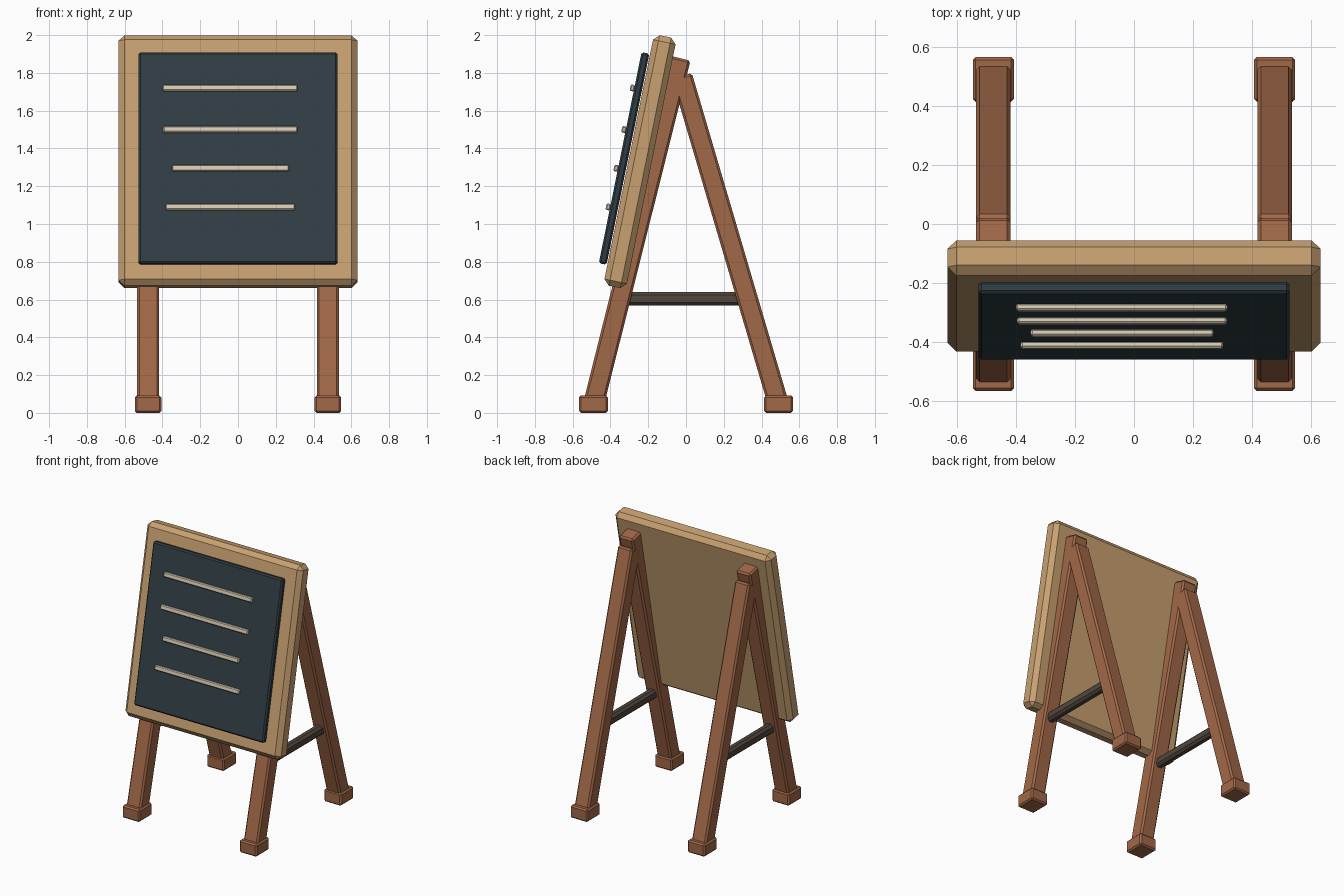
import bpy
import bmesh
import math
from mathutils import Matrix, Vector

cube = bpy.data.objects.get("Cube")
if cube:
    bpy.data.objects.remove(cube, do_unlink=True)


def material(name, rgb):
    mat = bpy.data.materials.new(name)
    mat.use_nodes = True
    colour = (*rgb, 1.0)
    mat.diffuse_color = colour
    mat.node_tree.nodes["Principled BSDF"].inputs["Base Color"].default_value = colour
    return mat


light_wood = material("light wood", (0.578, 0.356, 0.165))
red_wood = material("reddish wood", (0.356, 0.138, 0.064))
dark_wood = material("dark wood", (0.084, 0.063, 0.048))
slate = material("slate", (0.030, 0.048, 0.059))
chalk = material("chalk", (0.680, 0.600, 0.456))


def box(name, centre, size, mat, chamfer, tilt=0.0):
    """Chamfered box, tilted about the x axis."""
    bm = bmesh.new()
    bmesh.ops.create_cube(bm, size=1.0, matrix=Matrix.Diagonal((*size, 1.0)))
    bmesh.ops.bevel(bm, geom=bm.edges[:], offset=chamfer, segments=1,
                    affect='EDGES', profile=0.5)
    mesh = bpy.data.meshes.new(name)
    bm.to_mesh(mesh)
    bm.free()
    mesh.materials.append(mat)
    obj = bpy.data.objects.new(name, mesh)
    obj.location = centre
    obj.rotation_euler.x = tilt
    bpy.context.collection.objects.link(obj)
    return obj


def beam(name, start, end, width, depth, mat, chamfer):
    """Chamfered beam between two points sharing the same x."""
    a, b = Vector(start), Vector(end)
    d = b - a
    return box(name, (a + b) / 2, (width, depth, d.length), mat, chamfer,
               math.atan2(-d.y, d.z))


# Leaning board: frame panel, slate and chalk strokes share one tilt
LEAN = -0.2
board_centre = Vector((0, -0.2435, 1.33))
lean_matrix = Matrix.Translation(board_centre) @ Matrix.Rotation(LEAN, 4, 'X')


def on_board(name, x, out, up, size, mat, chamfer):
    return box(name, lean_matrix @ Vector((x, -out, up)), size, mat, chamfer, LEAN)


on_board("frame_panel", 0, 0, 0, (1.264, 0.122, 1.353), light_wood, 0.03)
on_board("slate_panel", 0, 0.086, 0, (1.054, 0.042, 1.14), slate, 0.01)

strokes = [(-0.40, 0.316, 1.72), (-0.396, 0.315, 1.50),
           (-0.35, 0.27, 1.295), (-0.384, 0.302, 1.09)]
for i, (left, right, z) in enumerate(strokes):
    up = (z - 1.353) / math.cos(LEAN)
    on_board(f"chalk_line_{i + 1}", (left + right) / 2, 0.117, up,
             (right - left, 0.024, 0.035), chalk, 0.006)

# Two A-shaped side frames with feet and a cross bar
for side, s in (("right", -1), ("left", 1)):
    x = 0.476 * s
    beam(f"front_leg_{side}", (x, -0.49, 0.045), (x, -0.03, 1.878),
         0.117, 0.11, red_wood, 0.012)
    beam(f"back_leg_{side}", (x, 0.49, 0.045), (x, -0.022, 1.784),
         0.117, 0.11, red_wood, 0.012)
    for end, e in (("front", -1), ("back", 1)):
        box(f"{end}_foot_{side}", (x, 0.49 * e, 0.046), (0.14, 0.152, 0.092),
            red_wood, 0.01)
    box(f"cross_bar_{side}", (x, -0.01, 0.604), (0.06, 0.62, 0.07),
        dark_wood, 0.016)
